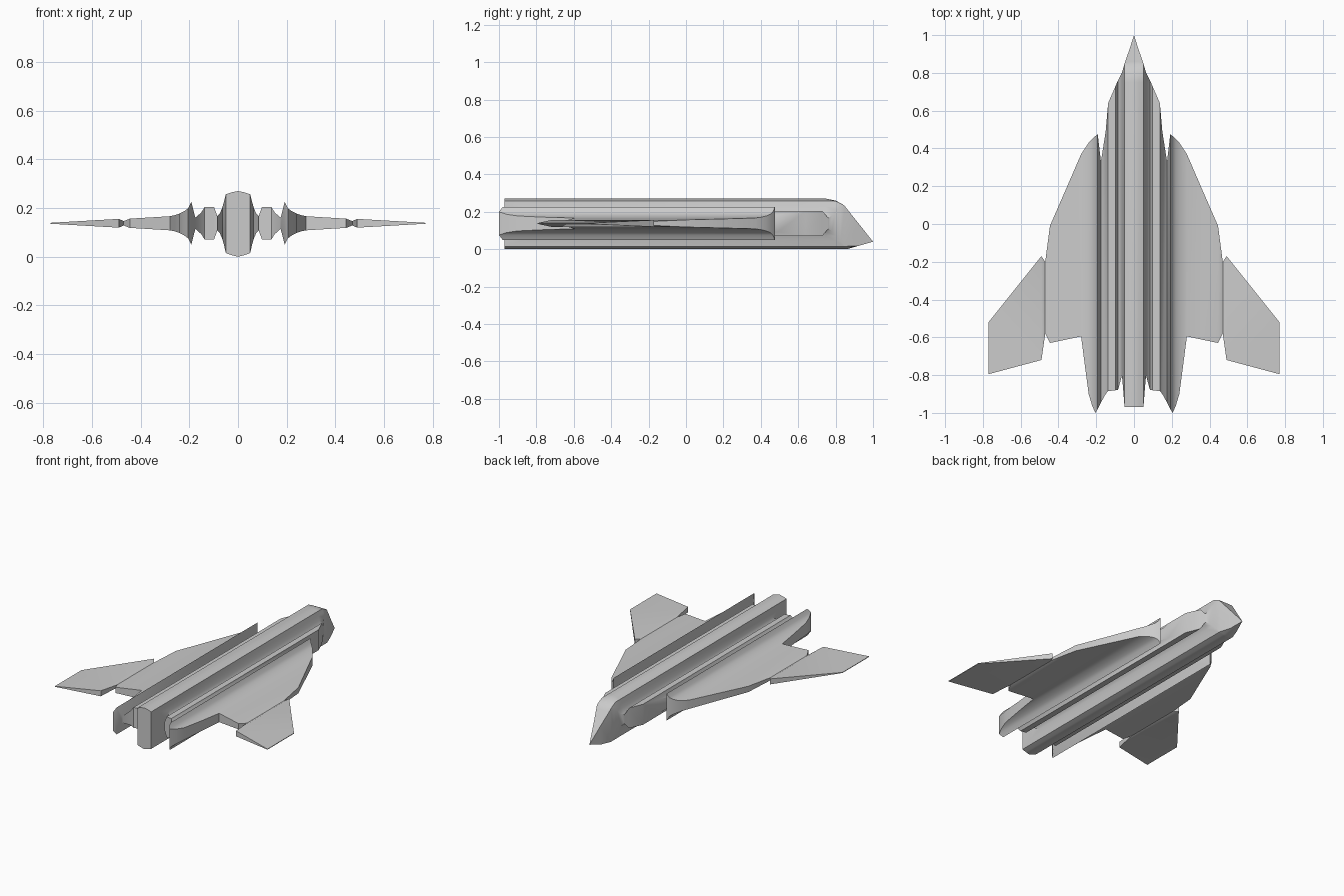
import bpy, bmesh

if "Cube" in bpy.data.objects:
    bpy.data.objects.remove(bpy.data.objects["Cube"])

ZC = 0.1375  # wing plane height


def interp(y, pts):
    for (a, za), (b, zb) in zip(pts, pts[1:]):
        if y <= b:
            return za + (zb - za) * max(0, y - a) / (b - a)
    return pts[-1][1]


# nose side profile: upper and lower limits along y
NOSE_TOP = [(0.75, 0.27), (0.80, 0.26), (0.845, 0.235), (1.0, 0.04)]
NOSE_BOTTOM = [(0.86, 0.0), (1.0, 0.04)]


def ring(y_back, y_front, z_top, z_bot):
    ys = [y_back] + [min(y_front, y) for y in (0.75, 0.80, 0.845, 0.86, y_front)]
    top = [(y, min(z_top, interp(y, NOSE_TOP))) for y in ys]
    bot = [(y, max(z_bot, interp(y, NOSE_BOTTOM))) for y in reversed(ys)]
    return top + bot


def loft(name, stations, cap=False):
    """Skin chordwise slices (x, y_back, y_front, z_top, z_bottom), mirrored in x."""
    bm = bmesh.new()
    rings = [[bm.verts.new((s[0], y, z)) for y, z in ring(*s[1:])] for s in stations]
    n = len(rings[0])
    for a, b in zip(rings, rings[1:]):
        for k in range(n):
            j = (k + 1) % n
            bm.faces.new((a[k], b[k], b[j], a[j]))
    if cap:
        bm.faces.new(rings[-1][::-1])
    bmesh.ops.remove_doubles(bm, verts=bm.verts, dist=0.0002)
    bmesh.ops.dissolve_degenerate(bm, dist=0.0001, edges=bm.edges)
    me = bpy.data.meshes.new(name)
    bm.to_mesh(me)
    bm.free()
    ob = bpy.data.objects.new(name, me)
    bpy.context.collection.objects.link(ob)
    mod = ob.modifiers.new("mirror", 'MIRROR')
    mod.use_clip = True
    bpy.ops.object.select_all(action='DESELECT')
    ob.select_set(True)
    bpy.context.view_layer.objects.active = ob
    bpy.ops.object.shade_smooth_by_angle(angle=0.6)
    return ob


def sym(x, yb, yf, h):
    return (x, yb, yf, ZC + h, ZC - h)


# central spine with the pointed nose
spine = [
    (0.0, -0.97, 1.0, 0.27, 0.0),
    (0.025, -0.97, 0.922, 0.265, 0.006),
    (0.05, -0.97, 0.85, 0.257, 0.015),
    sym(0.057, -0.88, 0.825, 0.092),
    sym(0.064, -0.80, 0.80, 0.066),
    sym(0.074, -0.84, 0.78, 0.042),
    sym(0.085, -0.88, 0.76, 0.029),
]
# engine bulge either side
engine = [
    sym(0.085, -0.88, 0.76, 0.029),
    sym(0.098, -0.88, 0.73, 0.066),
    sym(0.137, -0.885, 0.64, 0.067),
    sym(0.15, -0.90, 0.49, 0.046),
    sym(0.175, -0.945, 0.33, 0.022),
]
# intake ridge blending into the inner wing
wing = [
    sym(0.175, -0.945, 0.33, 0.022),
    sym(0.192, -0.98, 0.475, 0.088),
    sym(0.205, -1.0, 0.465, 0.062),
    sym(0.222, -0.96, 0.45, 0.049),
    sym(0.24, -0.90, 0.43, 0.040),
    sym(0.26, -0.75, 0.40, 0.033),
    sym(0.28, -0.595, 0.37, 0.029),
    sym(0.36, -0.612, 0.185, 0.024),
    sym(0.445, -0.63, -0.01, 0.019),
    sym(0.47, -0.58, -0.20, 0.009),
]
# outer wing panel
wing_tip = [
    sym(0.47, -0.58, -0.20, 0.009),
    sym(0.49, -0.72, -0.17, 0.018),
    sym(0.77, -0.795, -0.52, 0.002),
]

loft("fuselage_spine", spine)
loft("engine_fairings", engine)
loft("inner_wings", wing)
loft("outer_wings", wing_tip, cap=True)
